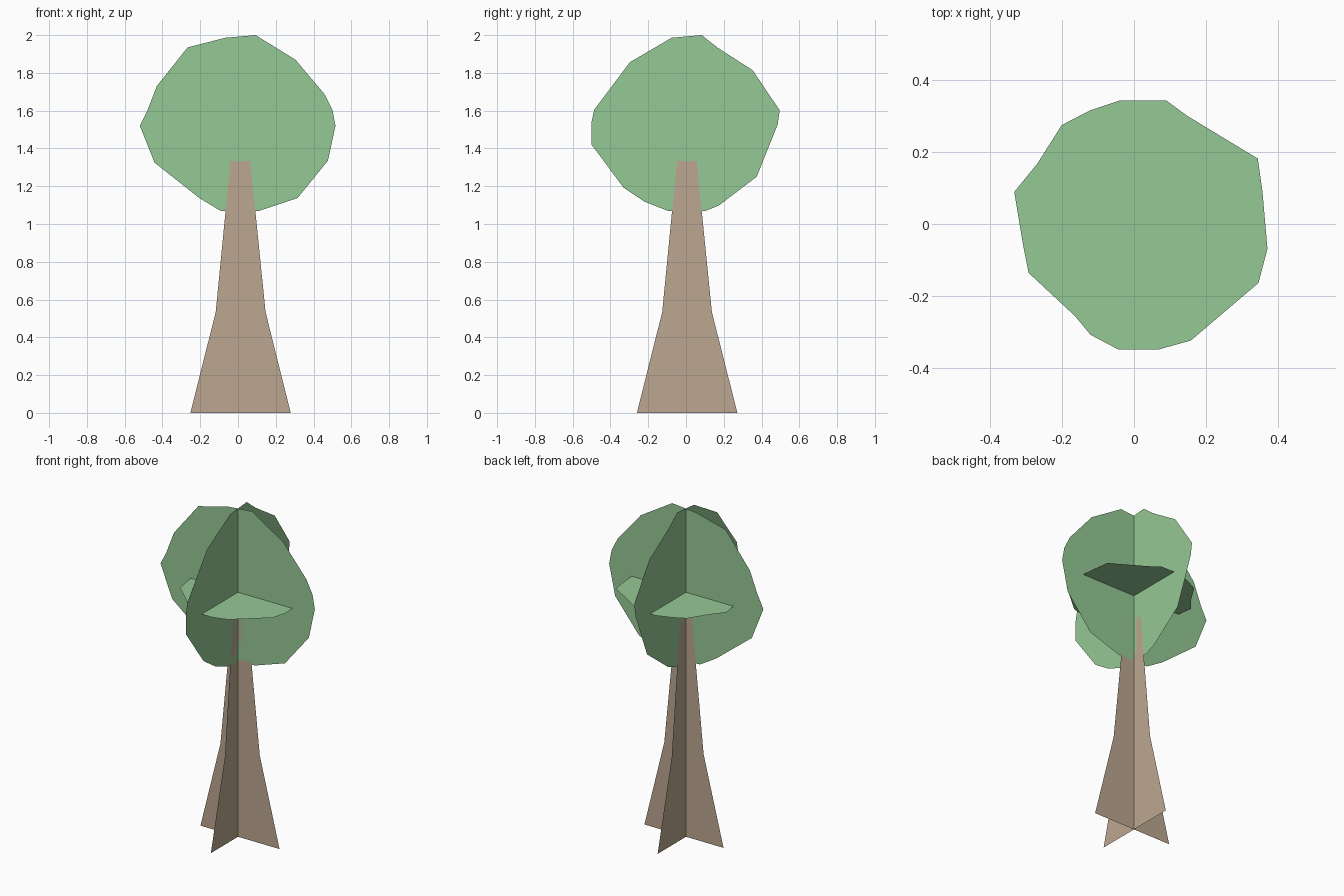
import bpy


def material(name, color):
    mat = bpy.data.materials.new(name)
    mat.diffuse_color = (*color, 1)
    return mat


def card(name, outline, place, mat):
    """Flat single-polygon card; place maps outline (u, v) into 3D."""
    mesh = bpy.data.meshes.new(name)
    mesh.from_pydata([place(u, v) for u, v in outline], [], [range(len(outline))])
    mesh.materials.append(mat)
    obj = bpy.data.objects.new(name, mesh)
    bpy.context.collection.objects.link(obj)


def facing_front(u, v):
    return (u, 0, v)


def facing_side(u, v):
    return (0, u, v)


def facing_up(u, v):
    return (u, v, 1.484)


leaf = material("leaf_green", (0.30, 0.58, 0.30))
bark = material("bark_brown", (0.50, 0.39, 0.28))

# Trunk: two crossed flared cards
card("trunk_front_card",
     [(-.252, 0), (.279, 0), (.146, .534), (.065, 1.333), (-.04, 1.333), (-.118, .534)],
     facing_front, bark)
card("trunk_side_card",
     [(-.26, 0), (.272, 0), (.137, .534), (.057, 1.333), (-.048, 1.333), (-.126, .534)],
     facing_side, bark)

# Foliage: three crossed ragged round cards
card("foliage_front_card",
     [(-.52, 1.52), (-.48, 1.60), (-.43, 1.73), (-.267, 1.935), (-.066, 1.986),
      (.093, 2.0), (.304, 1.87), (.46, 1.685), (.50, 1.605), (.516, 1.52),
      (.476, 1.335), (.315, 1.137), (.114, 1.07), (-.093, 1.07), (-.204, 1.137),
      (-.442, 1.325)],
     facing_front, leaf)
card("foliage_side_card",
     [(-.50, 1.42), (-.50, 1.54), (-.486, 1.605), (-.298, 1.856), (-.076, 1.986),
      (.083, 2.0), (.168, 1.933), (.353, 1.814), (.496, 1.602), (.485, 1.525),
      (.374, 1.25), (.173, 1.097), (.104, 1.07), (-.097, 1.07), (-.219, 1.118),
      (-.33, 1.192)],
     facing_side, leaf)
card("foliage_level_card",
     [(-.308, -.061), (-.293, -.136), (-.164, -.256), (-.121, -.308), (-.043, -.349),
      (.068, -.349), (.158, -.324), (.346, -.164), (.371, -.069), (.357, .092),
      (.344, .182), (.149, .30), (.089, .344), (-.037, .344), (-.124, .315),
      (-.201, .275), (-.268, .169), (-.333, .089)],
     facing_up, leaf)
